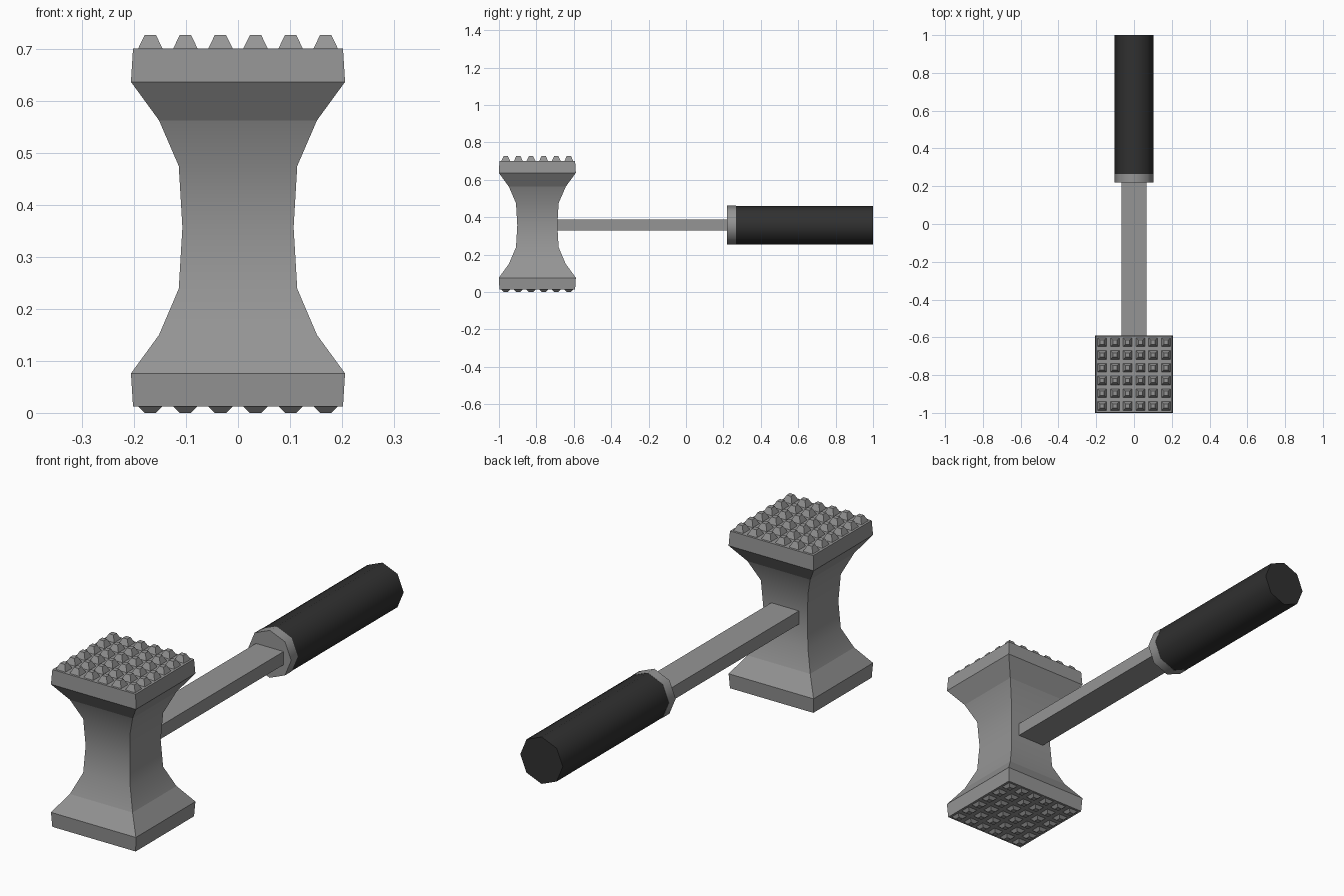
import bpy, bmesh, math
from mathutils import Matrix, Vector

if "Cube" in bpy.data.objects:
    bpy.data.objects.remove(bpy.data.objects["Cube"])

HEAD_Y = -0.795
AXIS_Z = 0.358


def material(name, v):
    m = bpy.data.materials.new(name)
    m.diffuse_color = (v, v, v, 1)
    m.use_nodes = True
    m.node_tree.nodes["Principled BSDF"].inputs["Base Color"].default_value = m.diffuse_color
    return m


steel = material("steel_grey", 0.30)
rubber = material("black_rubber", 0.03)


def finish(bm, name, mat, angle=None):
    bmesh.ops.recalc_face_normals(bm, faces=bm.faces)
    me = bpy.data.meshes.new(name)
    bm.to_mesh(me)
    bm.free()
    me.materials.append(mat)
    ob = bpy.data.objects.new(name, me)
    bpy.context.collection.objects.link(ob)
    if angle:
        bpy.ops.object.select_all(action='DESELECT')
        ob.select_set(True)
        bpy.context.view_layer.objects.active = ob
        bpy.ops.object.shade_smooth_by_angle(angle=math.radians(angle))
    return ob


def square_loft(bm, cx, cy, profile):
    """Stack square sections given as (half width, z) and cap both ends."""
    rings = [[bm.verts.new((cx + sx * w, cy + sy * w, z))
              for sx, sy in ((-1, -1), (1, -1), (1, 1), (-1, 1))] for w, z in profile]
    for a, b in zip(rings, rings[1:]):
        for i in range(4):
            j = (i + 1) % 4
            bm.faces.new((a[i], a[j], b[j], b[i]))
    bm.faces.new(rings[0])
    bm.faces.new(rings[-1])


# Waisted square head
bm = bmesh.new()
square_loft(bm, 0, HEAD_Y, [(0.202, 0.012), (0.206, 0.076), (0.152, 0.150), (0.114, 0.239),
                            (0.107, 0.357), (0.114, 0.475), (0.152, 0.563), (0.206, 0.637),
                            (0.202, 0.701)])
head = finish(bm, "mallet_head", steel, 30)
for p in head.data.polygons:          # flaring shoulders and rims stay flat
    if abs(p.center.z - 0.357) > 0.17:
        p.use_smooth = False


# Rows of blunt pyramid teeth on both striking faces
def teeth(name, z_base, z_tip):
    bm = bmesh.new()
    for i in range(6):
        for j in range(6):
            square_loft(bm, (i - 2.5) * 0.0675, HEAD_Y + (j - 2.5) * 0.0675,
                        [(0.024, z_base), (0.011, z_tip)])
    finish(bm, name, steel)


teeth("top_teeth", 0.700, 0.727)
teeth("bottom_teeth", 0.013, 0.0)

# Flat bar joining head and grip
bm = bmesh.new()
bmesh.ops.create_cube(bm, size=1, matrix=Matrix.Translation((0, -0.23, AXIS_Z)) @
                      Matrix.Diagonal((0.134, 0.94, 0.058, 1)))
finish(bm, "handle_bar", steel)


# Eight-sided collar and grip
def octagon(name, r, y0, y1, mat):
    bm = bmesh.new()
    bmesh.ops.create_cone(bm, cap_ends=True, segments=8, radius1=r, radius2=r, depth=y1 - y0,
                          matrix=Matrix.Translation((0, (y0 + y1) / 2, AXIS_Z)) @
                          Matrix.Rotation(math.pi / 2, 4, 'X'))
    finish(bm, name, mat, 50)


octagon("collar", 0.104, 0.22, 0.266, steel)
octagon("grip", 0.103, 0.262, 1.0, rubber)
